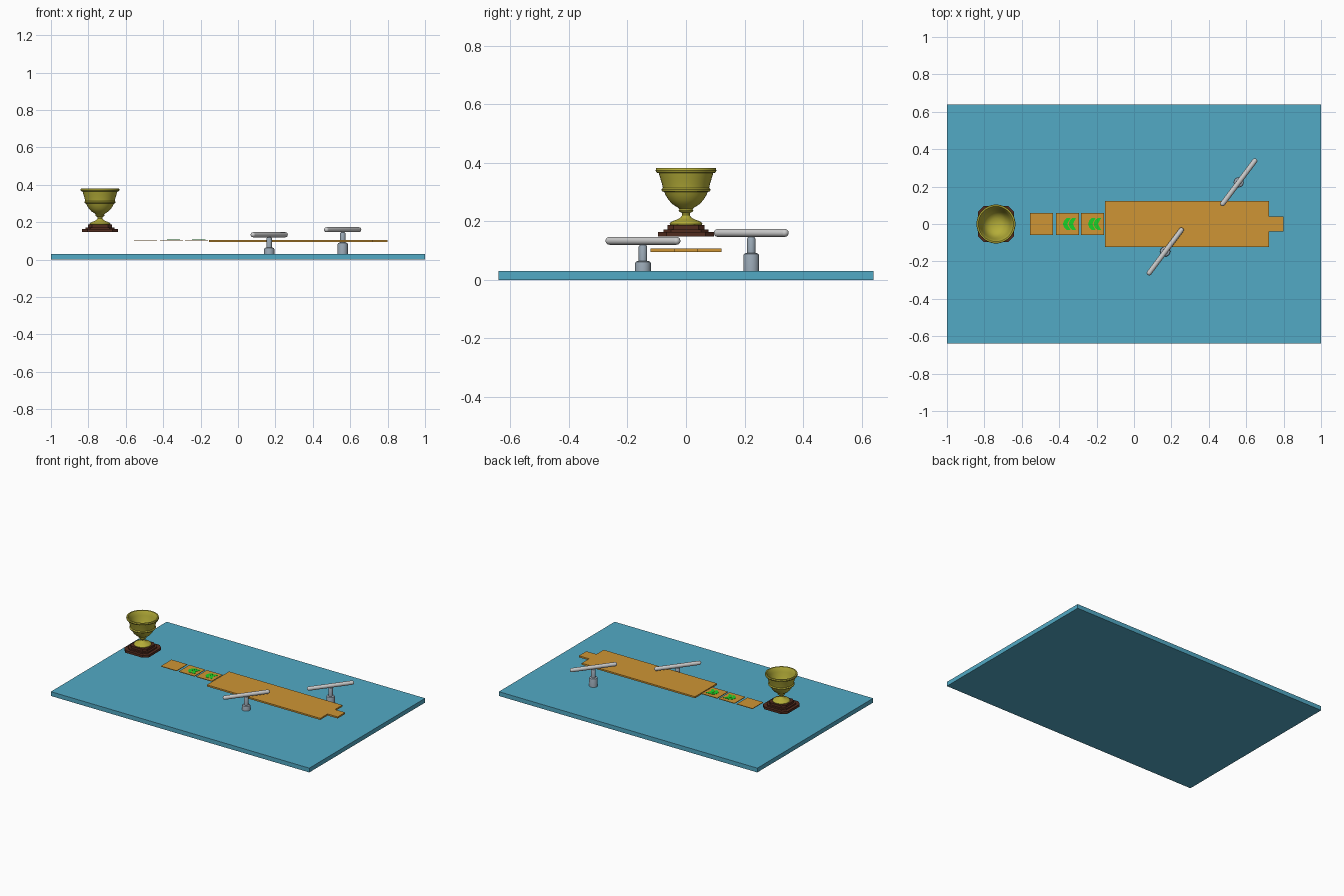
import bpy, bmesh, math
from mathutils import Matrix, Vector

if "Cube" in bpy.data.objects:
    bpy.data.objects.remove(bpy.data.objects["Cube"])


def material(name, rgb):
    m = bpy.data.materials.new(name)
    m.diffuse_color = (*rgb, 1)
    m.use_nodes = True
    m.node_tree.nodes["Principled BSDF"].inputs["Base Color"].default_value = m.diffuse_color
    return m


WATER = material("water_blue", (0.085, 0.40, 0.56))
ORANGE = material("deck_orange", (0.62, 0.30, 0.035))
GREEN = material("arrow_green", (0.01, 0.65, 0.02))
STEEL = material("post_blue_grey", (0.32, 0.39, 0.46))
SILVER = material("bar_silver", (0.60, 0.60, 0.60))
GOLD = material("cup_gold", (0.46, 0.42, 0.04))
BROWN = material("plinth_brown", (0.085, 0.025, 0.013))


def finish(name, bm, mat, smooth=False):
    bmesh.ops.recalc_face_normals(bm, faces=bm.faces[:])
    me = bpy.data.meshes.new(name)
    bm.to_mesh(me)
    bm.free()
    me.materials.append(mat)
    ob = bpy.data.objects.new(name, me)
    bpy.context.collection.objects.link(ob)
    if smooth:
        bpy.ops.object.select_all(action='DESELECT')
        ob.select_set(True)
        bpy.context.view_layer.objects.active = ob
        bpy.ops.object.shade_smooth_by_angle(angle=math.radians(35))
    return ob


def prism(name, outlines, z0, z1, mat):
    """Extrude one or more flat outlines from z0 to z1."""
    bm = bmesh.new()
    for pts in outlines:
        f = bm.faces.new([bm.verts.new((x, y, z0)) for x, y in pts])
        r = bmesh.ops.extrude_face_region(bm, geom=[f])
        for v in r["geom"]:
            if isinstance(v, bmesh.types.BMVert):
                v.co.z = z1
    return finish(name, bm, mat)


def rect(x0, x1, y0, y1):
    return [(x0, y0), (x1, y0), (x1, y1), (x0, y1)]


def lathe(name, profile, mat, matrix, steps=48):
    """Turn a (radius, height) profile about z, then place it."""
    bm = bmesh.new()
    vs = [bm.verts.new((r, 0, z)) for r, z in profile]
    es = [bm.edges.new(p) for p in zip(vs, vs[1:])]
    bmesh.ops.spin(bm, geom=vs + es, cent=(0, 0, 0), axis=(0, 0, 1),
                   angle=math.tau, steps=steps)
    bmesh.ops.remove_doubles(bm, verts=bm.verts[:], dist=1e-5)
    bm.transform(matrix)
    return finish(name, bm, mat, True)


# Water slab
prism("water_slab", [rect(-1, 1, -0.64, 0.64)], 0, 0.03, WATER)

# Main deck with a tab at its end
prism("deck", [[(-0.155, -0.122), (0.722, -0.122), (0.722, -0.041), (0.80, -0.041),
                (0.80, 0.041), (0.722, 0.041), (0.722, 0.122), (-0.155, 0.122)]],
      0.095, 0.106, ORANGE)


# Step tiles, two of them carrying double arrows
def chevron(tip):
    h, w, t = 0.033, 0.022, 0.024
    return [(tip, 0), (tip + w * 0.3, h * 0.55), (tip + w, h), (tip + w + t * 0.8, h),
            (tip + t + w * 0.3, h * 0.45), (tip + t, 0),
            (tip + t + w * 0.3, -h * 0.45), (tip + w + t * 0.8, -h),
            (tip + w, -h), (tip + w * 0.3, -h * 0.55)]


for i, cx in enumerate((-0.495, -0.356, -0.222)):
    prism(f"step_tile_{i + 1}", [rect(cx - 0.061, cx + 0.061, -0.059, 0.059)],
          0.102, 0.106, ORANGE)
    if i:
        prism(f"arrows_{i}", [chevron(cx - 0.024), chevron(cx + 0.006)],
              0.1058, 0.1075, GREEN)

# Spinning bars on posts
for i, (x, y, base_top, bar_z) in enumerate(((0.167, -0.147, 0.064, 0.133),
                                             (0.56, 0.223, 0.091, 0.160))):
    r = 0.027
    post = [(0, 0.001), (r, 0.001), (r, base_top - 0.008), (r - 0.002, base_top - 0.003),
            (r - 0.008, base_top), (0.0145, base_top), (0.0145, bar_z - 0.020),
            (0.011, bar_z - 0.014), (0, bar_z - 0.010)]
    lathe(f"bar_post_{i + 1}", post, STEEL, Matrix.Translation((x, y, 0)), 32)

    rad, half = 0.0135, 0.143
    arc = [(rad * math.cos(a), half + rad * math.sin(a))
           for a in (k * math.pi / 12 for k in range(6))] + [(0, half + rad)]
    bar = [(q, -z) for q, z in reversed(arc)] + arc
    axis = Vector((0.6, 0.8, 0)).to_track_quat('Z', 'Y').to_matrix().to_4x4()
    lathe(f"spinning_bar_{i + 1}", bar, SILVER,
          Matrix.Translation((x, y, bar_z)) @ axis, 24)

# Trophy plinth: two stepped tiers with cut corners
CX = -0.738


def cut_square(h, c):
    return [(CX + x, y) for x, y in ((-h + c, -h), (h - c, -h), (h, -h + c), (h, h - c),
                                     (h - c, h), (-h + c, h), (-h, h - c), (-h, -h + c))]


prism("plinth_lower", [cut_square(0.096, 0.03)], 0.147, 0.163, BROWN)
prism("plinth_middle", [cut_square(0.077, 0.026)], 0.163, 0.172, BROWN)
prism("plinth_upper", [cut_square(0.064, 0.022)], 0.172, 0.187, BROWN)

# Trophy cup with a hollow bowl
cup = [(0, 0.186), (0.054, 0.186), (0.056, 0.191), (0.052, 0.197), (0.044, 0.201),
       (0.030, 0.206), (0.018, 0.213), (0.013, 0.221), (0.014, 0.228), (0.022, 0.232),
       (0.025, 0.236), (0.022, 0.241), (0.030, 0.248), (0.046, 0.258), (0.059, 0.272),
       (0.069, 0.288), (0.0745, 0.300), (0.082, 0.302), (0.084, 0.308), (0.079, 0.314),
       (0.082, 0.328), (0.088, 0.347), (0.093, 0.364), (0.101, 0.366), (0.104, 0.373),
       (0.102, 0.381), (0.094, 0.381), (0.088, 0.370), (0.083, 0.350), (0.075, 0.318),
       (0.066, 0.295), (0.052, 0.276), (0.030, 0.264), (0, 0.260)]
lathe("trophy_cup", cup, GOLD, Matrix.Translation((CX, 0, 0)), 64)
